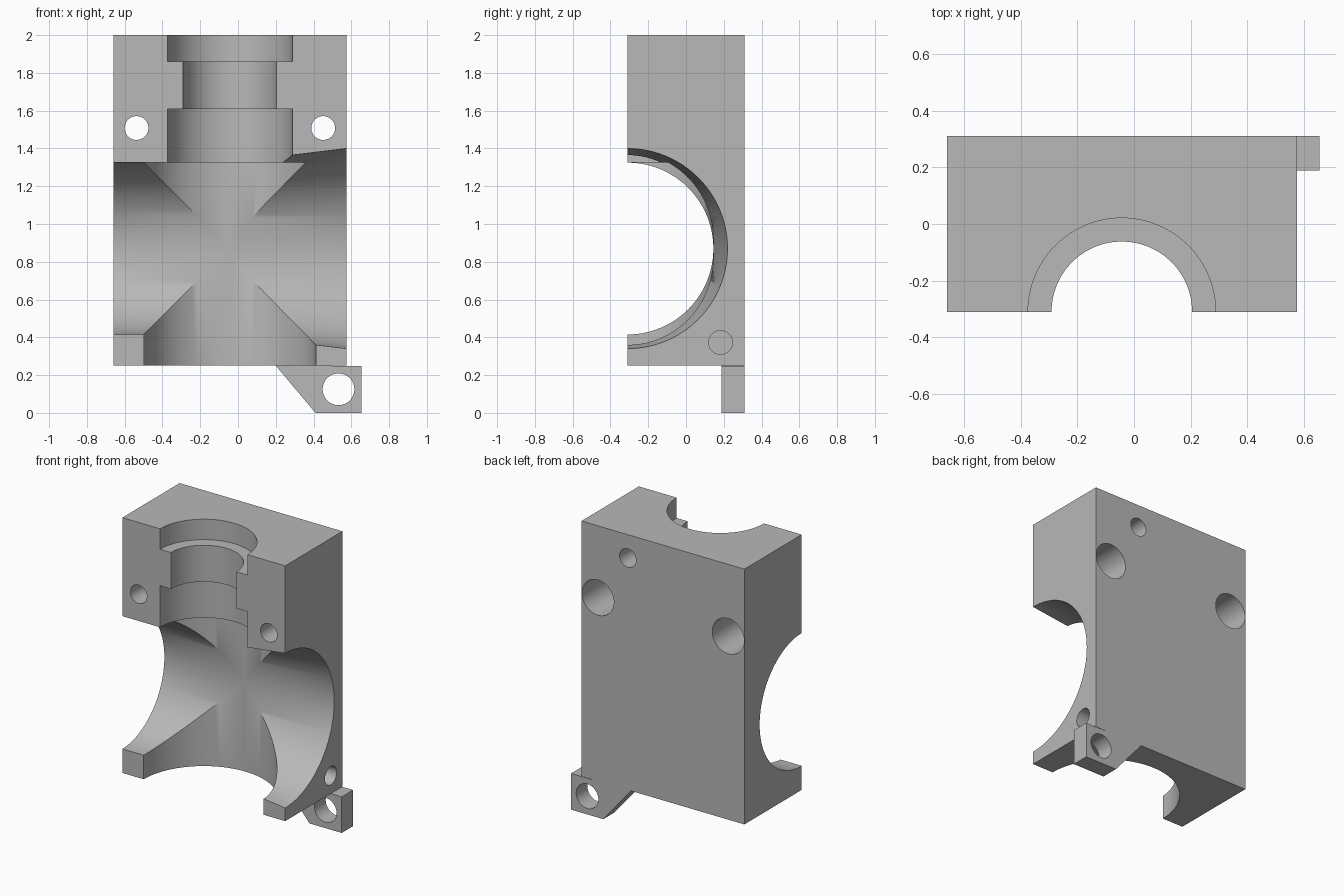
import bpy, bmesh, math

if "Cube" in bpy.data.objects:
    bpy.data.objects.remove(bpy.data.objects["Cube"])

grey = bpy.data.materials.new("plain grey")
grey.diffuse_color = (0.48, 0.48, 0.48, 1)
grey.use_nodes = True
grey.node_tree.nodes["Principled BSDF"].inputs["Base Color"].default_value = grey.diffuse_color


def finish(name, bm):
    bmesh.ops.recalc_face_normals(bm, faces=bm.faces)
    mesh = bpy.data.meshes.new(name)
    bm.to_mesh(mesh)
    bm.free()
    mesh.materials.append(grey)
    ob = bpy.data.objects.new(name, mesh)
    bpy.context.collection.objects.link(ob)
    return ob


def prism(name, outline, y0, y1):
    """Extrude an x-z outline along y."""
    bm = bmesh.new()
    face = bm.faces.new([bm.verts.new((x, y0, z)) for x, z in outline])
    new = bmesh.ops.extrude_face_region(bm, geom=[face])["geom"]
    verts = [v for v in new if isinstance(v, bmesh.types.BMVert)]
    bmesh.ops.translate(bm, verts=verts, vec=(0, y1 - y0, 0))
    return finish(name, bm)


def lathe(name, axis, centre, profile, n=96):
    """Revolve (position, radius) pairs about axis 0=x, 1=y, 2=z."""
    bm = bmesh.new()
    rings = []
    for t, r in profile:
        ring = []
        for i in range(n):
            a = 2 * math.pi * i / n
            co = list(centre)
            co[axis] = t
            co[(axis + 1) % 3] += r * math.cos(a)
            co[(axis + 2) % 3] += r * math.sin(a)
            ring.append(bm.verts.new(co))
        rings.append(ring)
    for a, b in zip(rings, rings[1:]):
        for i in range(n):
            j = (i + 1) % n
            bm.faces.new((a[i], a[j], b[j], b[i]))
    bm.faces.new(rings[0])
    bm.faces.new(rings[-1])
    return finish(name, bm)


def combine(ob, other, operation):
    mod = ob.modifiers.new(operation, 'BOOLEAN')
    mod.operation = operation
    mod.solver = 'EXACT'
    mod.object = other
    bpy.context.view_layer.objects.active = ob
    bpy.ops.object.modifier_apply(modifier=mod.name)
    bpy.data.objects.remove(other)


# Main block and the mounting tab at its lower corner
body = prism("housing_half", [(-0.66, 0.25), (0.575, 0.25), (0.575, 2), (-0.66, 2)], -0.31, 0.31)
tab = prism("mounting_tab", [(0.2, 0.25), (0.41, 0), (0.655, 0), (0.655, 0.248),
                             (0.5, 0.248), (0.5, 0.3), (0.2, 0.3)], 0.188, 0.31)
combine(body, tab, 'UNION')

F = -0.31      # front split plane
CX = -0.043    # vertical bore axis
cutters = [
    # Stepped vertical bore
    lathe("vertical_bore", 2, (CX, F, 0),
          [(0.1, 0.455), (1.325, 0.455), (1.325, 0.331), (1.61, 0.331),
           (1.61, 0.248), (1.86, 0.248), (1.86, 0.331), (2.1, 0.331)]),
    # Cross bore, flaring to the right
    lathe("cross_bore", 0, (0, F, 0.87), [(-0.8, 0.455), (CX, 0.455), (0.7, 0.545)]),
    # Tab hole, side pin hole, back pin hole
    lathe("tab_hole", 1, (0.532, 0, 0.125), [(0.1, 0.084), (0.4, 0.084)], 48),
    lathe("side_hole", 0, (0, 0.183, 0.373), [(0.32, 0.063), (0.7, 0.063)], 48),
    lathe("back_hole", 1, (0.224, 0, 1.84), [(0.1, 0.063), (0.4, 0.063)], 48),
]
# Counterbored bolt holes
for x in (-0.537, 0.451):
    cutters.append(lathe("bolt_hole", 1, (x, 0, 1.508),
                         [(-0.4, 0.063), (0.02, 0.063), (0.02, 0.121), (0.4, 0.121)], 48))
for c in cutters:
    combine(body, c, 'DIFFERENCE')

bpy.ops.object.select_all(action='DESELECT')
body.select_set(True)
bpy.context.view_layer.objects.active = body
bpy.ops.object.shade_smooth_by_angle(angle=math.radians(30))
